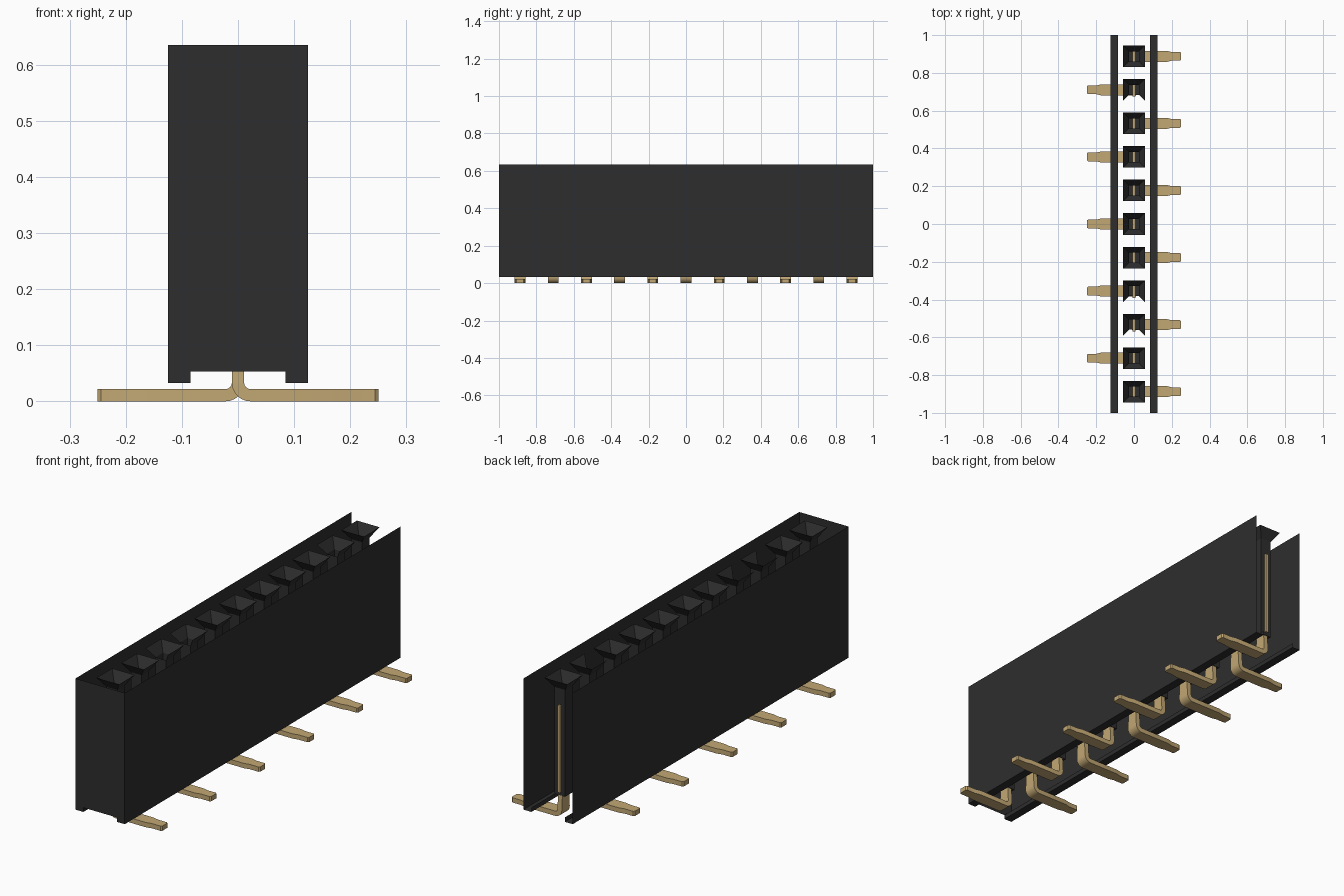
import bpy, bmesh
from math import sin, cos, pi

cube = bpy.data.objects.get("Cube")
if cube:
    bpy.data.objects.remove(cube)


def material(name, color):
    m = bpy.data.materials.new(name)
    m.use_nodes = True
    m.diffuse_color = (*color, 1)
    m.node_tree.nodes["Principled BSDF"].inputs["Base Color"].default_value = (*color, 1)
    return m


BLACK = material("black plastic", (0.027, 0.027, 0.027))
GOLD = material("gold metal", (0.54, 0.39, 0.175))

COUNT, PITCH = 11, 0.1775
HALF_W, TOP, BOTTOM, NOTCH_X, NOTCH_Z = 0.125, 0.635, 0.033, 0.085, 0.053


def finish(name, bm, mat):
    mesh = bpy.data.meshes.new(name)
    bm.to_mesh(mesh)
    bm.free()
    mesh.materials.append(mat)
    obj = bpy.data.objects.new(name, mesh)
    bpy.context.collection.objects.link(obj)
    return obj


def face(bm, points):
    return bm.faces.new([bm.verts.new(p) for p in points])


def loft(bm, rings, cap_start=False, cap_end=False, skip=()):
    """Join rings of four points; skip holds (ring, side) pairs left open."""
    loops = [[bm.verts.new(p) for p in ring] for ring in rings]
    for i, (a, b) in enumerate(zip(loops, loops[1:])):
        for j in range(4):
            if (i, j) not in skip:
                k = (j + 1) % 4
                bm.faces.new((a[j], a[k], b[k], b[j]))
    if cap_start:
        bm.faces.new(loops[0][::-1])
    if cap_end:
        bm.faces.new(loops[-1])


def square(y, half, z):
    return [(-half, y - half, z), (half, y - half, z),
            (half, y + half, z), (-half, y + half, z)]


# Housing shell: side walls, foot strips and the notched front wall
bm = bmesh.new()
for s in (-1, 1):
    section = [(HALF_W, TOP), (HALF_W, BOTTOM), (NOTCH_X, BOTTOM), (NOTCH_X, NOTCH_Z)]
    for (x0, z0), (x1, z1) in zip(section, section[1:]):
        face(bm, [(s * x0, -1, z0), (s * x1, -1, z1), (s * x1, 1, z1), (s * x0, 1, z0)])
outline = [(HALF_W, TOP), (HALF_W, BOTTOM), (NOTCH_X, BOTTOM), (NOTCH_X, NOTCH_Z)]
outline += [(-x, z) for x, z in reversed(outline)]
face(bm, [(x, -1, z) for x, z in outline])
bmesh.ops.remove_doubles(bm, verts=bm.verts, dist=0.0001)
bmesh.ops.recalc_face_normals(bm, faces=bm.faces)
finish("housing_shell", bm, BLACK)

# Pin path: down the middle, round the bend, out along the foot
R, T = 0.022, 0.011
path = [(0, 0.11, 1, 0, 0.024)]
for i in range(7):
    a = i / 6 * pi / 2
    path.append((R - R * cos(a), T + R - R * sin(a), cos(a), sin(a), 0.029))
path += [(x, T, 0, 1, w) for x, w in
         ((0.175, 0.029), (0.2, 0.023), (0.244, 0.023), (0.25, 0.018))]

for n in range(COUNT):
    y = (n - COUNT // 2) * PITCH
    side = 1 if n % 2 == 0 else -1

    # Socket: flared mouth above a square tube, a few mouths open at the front
    bm = bmesh.new()
    skip = {(0, 0)} if n in (2, 3, 9) else set()
    loft(bm, [square(y, 0.057, TOP), square(y, 0.027, 0.59), square(y, 0.027, 0.1)],
         cap_end=True, skip=skip)
    finish(f"socket_{n + 1}", bm, BLACK)

    # Contact blade showing through the tube slots
    bm = bmesh.new()
    ring = [(-0.007, y - 0.036), (0.007, y - 0.036), (0.007, y + 0.036), (-0.007, y + 0.036)]
    loft(bm, [[(a, b, z) for a, b in ring] for z in (0.115, 0.515)], True, True)
    bmesh.ops.recalc_face_normals(bm, faces=bm.faces)
    finish(f"contact_{n + 1}", bm, GOLD)

    # Bent pin, alternating sides
    bm = bmesh.new()
    rings = []
    for x, z, nx, nz, w in path:
        rings.append([(side * (x + d * T * nx), y + e * w, z + d * T * nz)
                      for d, e in ((-1, -1), (1, -1), (1, 1), (-1, 1))])
    loft(bm, rings, True, True)
    bmesh.ops.recalc_face_normals(bm, faces=bm.faces)
    pin = finish(f"pin_{n + 1}", bm, GOLD)
    bpy.ops.object.select_all(action="DESELECT")
    pin.select_set(True)
    bpy.context.view_layer.objects.active = pin
    bpy.ops.object.shade_smooth_by_angle(angle=pi / 6)
